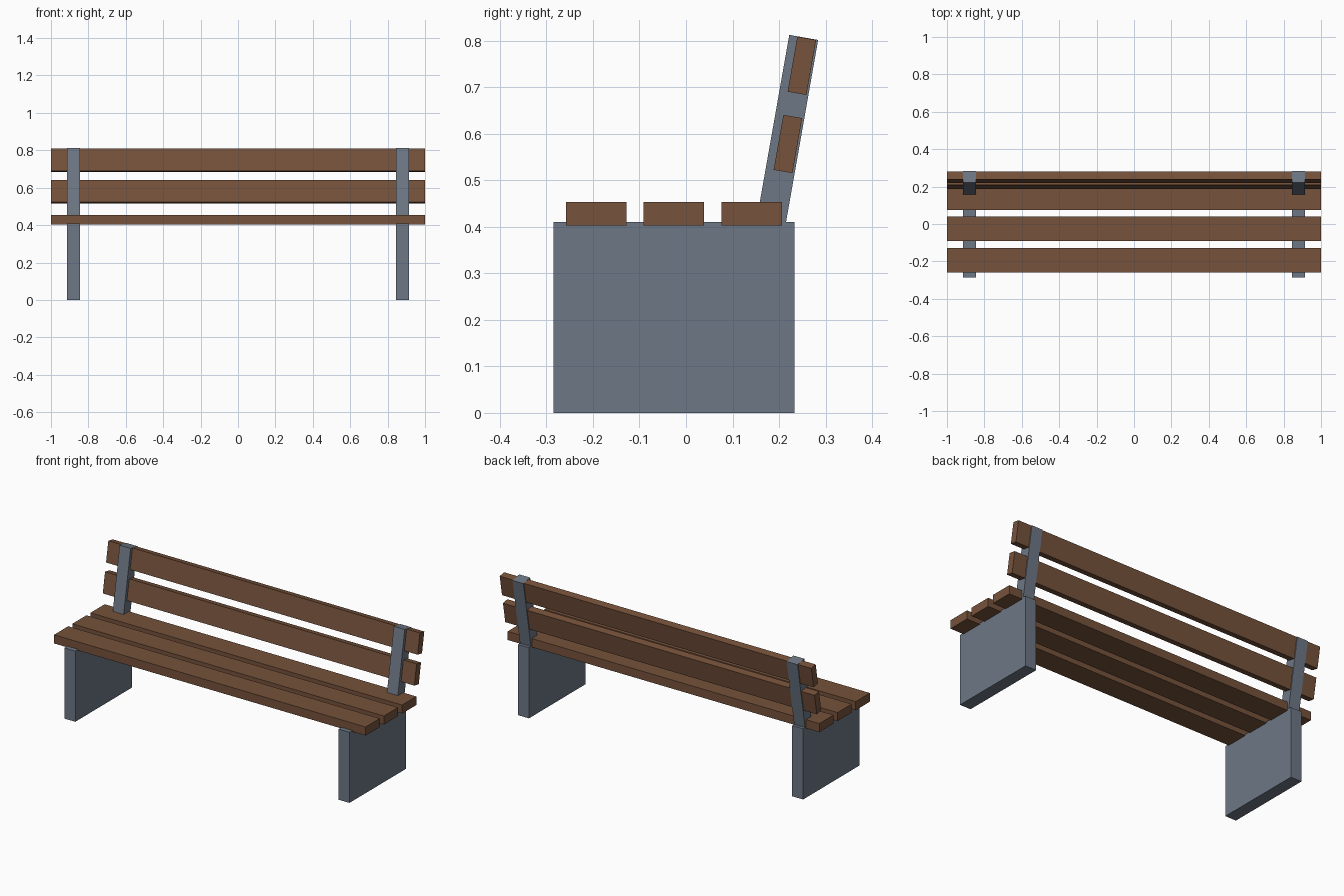
import bpy
import bmesh
from math import radians
from mathutils import Matrix, Vector

default = bpy.data.objects.get("Cube")
if default:
    bpy.data.objects.remove(default, do_unlink=True)

TILT = radians(-10)  # backrest leans towards +y


def material(name, color):
    mat = bpy.data.materials.new(name)
    mat.use_nodes = True
    mat.diffuse_color = (*color, 1)
    mat.node_tree.nodes["Principled BSDF"].inputs["Base Color"].default_value = (*color, 1)
    return mat


def box(name, size, location, mat, tilt=0.0):
    bm = bmesh.new()
    bmesh.ops.create_cube(bm, size=1, matrix=Matrix.Diagonal((*size, 1)))
    mesh = bpy.data.meshes.new(name)
    bm.to_mesh(mesh)
    bm.free()
    mesh.materials.append(mat)
    obj = bpy.data.objects.new(name, mesh)
    obj.location = location
    obj.rotation_euler.x = tilt
    bpy.context.collection.objects.link(obj)
    return obj


wood = material("brown wood", (0.18, 0.085, 0.044))
stone = material("blue grey", (0.155, 0.187, 0.235))

# Slab legs and leaning back posts, one of each per side
post_length = 0.42
post_up = Matrix.Rotation(TILT, 3, "X") @ Vector((0, 0, 1))
post_center = Vector((0, 0.253, 0.807)) - post_up * post_length / 2
for side, sign in (("left", 1), ("right", -1)):
    x = sign * 0.88
    box(f"{side}_leg", (0.07, 0.518, 0.41), (x, -0.026, 0.205), stone)
    box(f"{side}_back_post", (0.07, 0.063, post_length),
        (x, post_center.y, post_center.z), stone, TILT)

# Seat slats
for name, y in (("front", -0.193), ("middle", -0.026), ("rear", 0.141)):
    box(f"{name}_seat_slat", (2, 0.13, 0.05), (0, y, 0.428), wood)

# Backrest slats, parallel to the posts
for name, y, z in (("lower", 0.219, 0.578), ("upper", 0.249, 0.746)):
    box(f"{name}_back_slat", (2, 0.041, 0.12), (0, y, z), wood, TILT)
